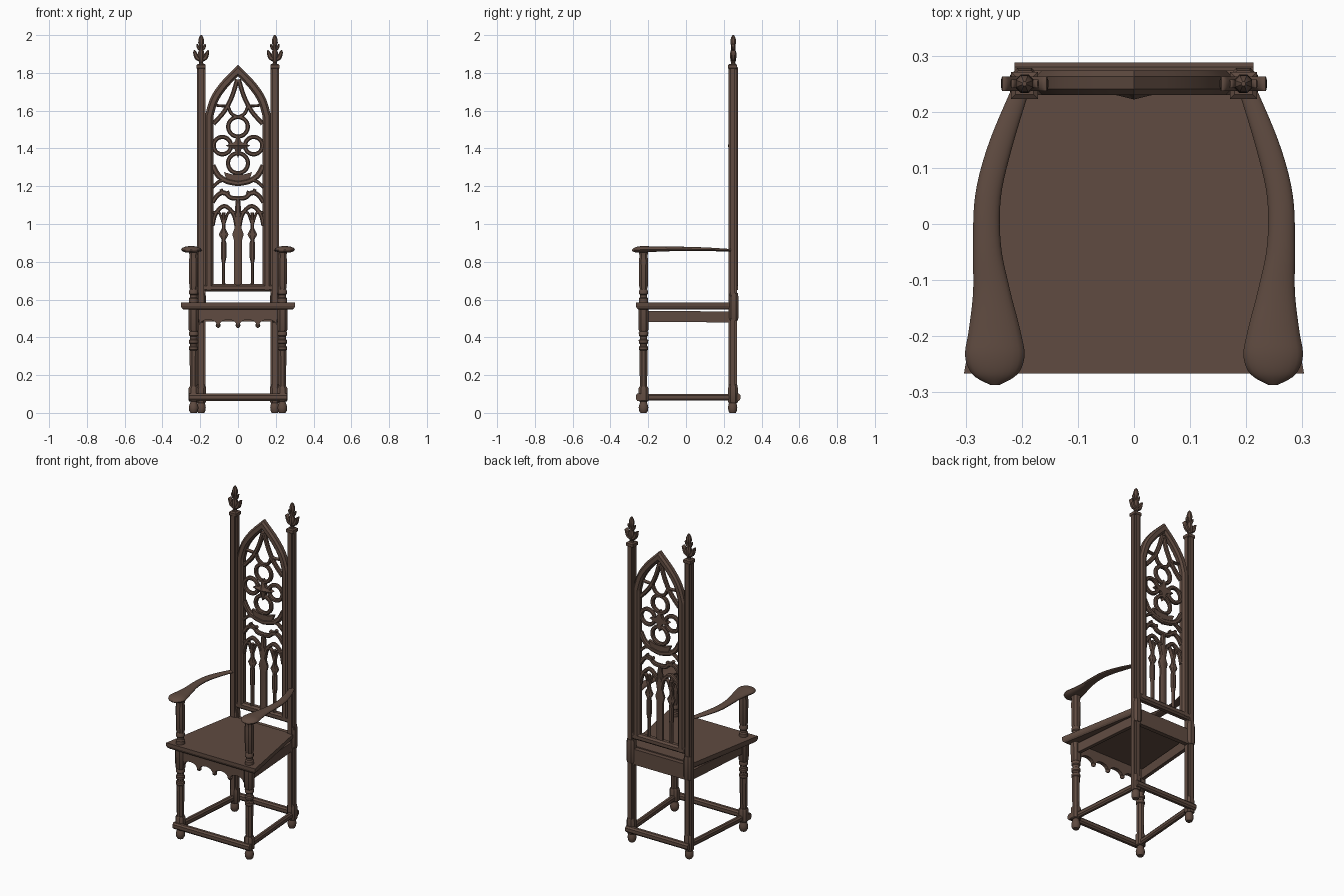
import bpy, bmesh, math
from mathutils import Vector

if "Cube" in bpy.data.objects:
    bpy.data.objects.remove(bpy.data.objects["Cube"])

wood = bpy.data.materials.new("dark_brown_wood")
wood.diffuse_color = (0.115, 0.07, 0.052, 1)
wood.use_nodes = True
wood.node_tree.nodes["Principled BSDF"].inputs["Base Color"].default_value = wood.diffuse_color
Y, Z = Vector((0, 1, 0)), Vector((0, 0, 1))
SQUARE = [(-1, -1), (1, -1), (1, 1), (-1, 1)]
BEVEL = [(-1, -.5), (-.5, -1), (.5, -1), (1, -.5), (1, .5), (.5, 1), (-.5, 1), (-1, .5)]
NOTCHED = [(-1, -.55), (-.6, -.55), (-.6, -1), (.6, -1), (.6, -.55), (1, -.55),
           (1, .55), (.6, .55), (.6, 1), (-.6, 1), (-.6, .55), (-1, .55)]


def ngon(n):
    return [(math.cos(math.tau * (i + .5) / n), math.sin(math.tau * (i + .5) / n)) for i in range(n)]


def finish(name, bm, smooth=True):
    bmesh.ops.recalc_face_normals(bm, faces=bm.faces)
    me = bpy.data.meshes.new(name)
    bm.to_mesh(me)
    bm.free()
    me.materials.append(wood)
    ob = bpy.data.objects.new(name, me)
    bpy.context.collection.objects.link(ob)
    if smooth:
        bpy.ops.object.select_all(action='DESELECT')
        ob.select_set(True)
        bpy.context.view_layer.objects.active = ob
        bpy.ops.object.shade_smooth_by_angle(angle=math.radians(35))
    return ob


def sweep(name, path, section, up, closed=False, smooth=True):
    """Sweep a section along points (x, y, z, half width, half height), mitred at bends."""
    bm = bmesh.new()
    P = [Vector(p[:3]) for p in path]
    n, k, rings = len(P), len(section), []
    for i, p in enumerate(path):
        a = P[i] - P[i - 1] if closed or i else P[1] - P[0]
        b = P[(i + 1) % n] - P[i] if closed or i < n - 1 else a
        a, b = a.normalized(), b.normalized()
        t = (a + b).normalized()
        side = t.cross(up).normalized() / max(.5, t.dot(a))
        rings.append([bm.verts.new(P[i] + side * u * p[3] + up * v * p[4]) for u, v in section])
    for i in range(n if closed else n - 1):
        r, q = rings[i], rings[(i + 1) % n]
        for j in range(k):
            bm.faces.new((r[j], r[(j + 1) % k], q[(j + 1) % k], q[j]))
    if not closed:
        bm.faces.new(rings[0])
        bm.faces.new(rings[-1])
    return finish(name, bm, smooth)


def smooth_path(pts, steps=5):
    """Catmull-Rom curve through points of any dimension."""
    q, out = [pts[0]] + pts + [pts[-1]], []
    for a, b, c, d in zip(q, q[1:], q[2:], q[3:]):
        for s in range(steps):
            t = s / steps
            out.append(tuple(.5 * (2 * f + (g - e) * t + (2 * e - 5 * f + 4 * g - h) * t * t
                                   + (3 * f - e - 3 * g + h) * t ** 3)
                             for e, f, g, h in zip(a, b, c, d)))
    return out + [pts[-1]]


def upright(name, x, y, prof, section):
    return sweep(name, [(x, y, z, w, w) for z, w in prof], section, Y)


def prism(name, outline, y0, y1):
    """Extrude an x-z outline from y0 to y1."""
    bm = bmesh.new()
    f = bm.faces.new([bm.verts.new((x, y0, z)) for x, z in outline])
    r = bmesh.ops.extrude_face_region(bm, geom=[f])
    bmesh.ops.translate(bm, vec=(0, y1 - y0, 0),
                        verts=[v for v in r['geom'] if isinstance(v, bmesh.types.BMVert)])
    return finish(name, bm, False)


def tracery(name, pts, w=.01, h=.012, curve=True, closed=False):
    p = [(x, .25, z, w, h) for x, z in pts]
    return sweep(name, smooth_path(p) if curve else p, BEVEL, Y, closed)


# Seat board, tapering to the back, with a moulded lower edge
bm = bmesh.new()
loops = []
for z, inset in ((.548, .012), (.556, .004), (.566, 0), (.585, 0)):
    loops.append([bm.verts.new(c) for c in ((-.303 + inset, -.266 + inset, z), (.303 - inset, -.266 + inset, z),
                                            (.213 - inset, .235, z), (-.213 + inset, .235, z))])
for a, b in zip(loops, loops[1:]):
    for j in range(4):
        bm.faces.new((a[j], a[(j + 1) % 4], b[(j + 1) % 4], b[j]))
bm.faces.new(loops[0])
bm.faces.new(loops[-1])
finish("seat", bm, False)

# Scalloped front apron with drop pendants
outline = [(-.215, .55), (.215, .55)]
for c in (.1575, .0525, -.0525, -.1575):
    outline += [(c + .046 * math.cos(a), .462 + .032 * math.sin(a))
                for a in (math.pi * i / 10 for i in range(11))]
prism("front_apron", outline, -.238, -.215)
for x in (-.105, 0, .105):
    upright("apron_pendant", x, -.227, [(.475, .009), (.465, .014), (.457, .012), (.45, .004)], ngon(10))
prism("back_apron", [(-.19, .485), (.19, .485), (.19, .58), (-.19, .58)], .238, .265)

# Front and back stretchers
for nm, y, x in (("front_stretcher", -.25, .26), ("back_stretcher", .272, .213)):
    sweep(nm, [(-x, y, .083, .016, .019), (x, y, .083, .016, .019)], BEVEL, Z)

# Parts repeated on both sides
for s in (-1, 1):
    fx, bx = s * .235, s * .195
    sweep("side_stretcher", [(fx, -.25, .083, .014, .018), (bx, .27, .083, .014, .018)], BEVEL, Z)
    sweep("side_apron", [(s * .233, -.215, .511, .011, .029), (s * .195, .24, .508, .011, .029)], SQUARE, Z)

    # Front leg: bun foot, block, shaft, turned rings and top block
    upright("front_foot", fx, -.225, [(0, .017), (.012, .024), (.03, .026), (.045, .022), (.055, .018), (.065, .018)], ngon(16))
    upright("front_leg_base", fx, -.225, [(.06, .022), (.065, .026), (.13, .026), (.14, .021)], BEVEL)
    upright("front_leg_shaft", fx, -.225, [(.13, .019), (.15, .021), (.33, .023)], ngon(8))
    upright("front_leg_rings", fx, -.225, [(.33, .02), (.335, .025), (.35, .025), (.355, .02), (.365, .02), (.37, .025),
                                           (.385, .026), (.39, .02), (.405, .02), (.41, .025), (.425, .026), (.432, .022)], ngon(16))
    upright("front_leg_top", fx, -.225, [(.43, .021), (.44, .026), (.55, .027)], BEVEL)

    # Arm support
    upright("arm_support_base", fx, -.225, [(.58, .026), (.605, .026), (.612, .02), (.625, .02), (.63, .025),
                                            (.645, .025), (.66, .018)], ngon(12))
    upright("arm_support", fx, -.225, [(.65, .018), (.67, .023), (.81, .024), (.83, .021), (.86, .027)], BEVEL)

    # Curved arm ending in a broad round hand rest
    arm = [(.2, .245, .86, .015, .007), (.238, .14, .864, .021, .010), (.26, .05, .866, .023, .012),
           (.262, -.04, .867, .025, .013), (.254, -.12, .866, .033, .014), (.249, -.19, .865, .046, .017),
           (.248, -.235, .864, .053, .019), (.248, -.268, .862, .04, .015), (.248, -.287, .86, .008, .004)]
    dome = [(math.cos(math.pi * i / 10), math.sin(math.pi * i / 10)) for i in range(11)] + [(-.85, -.5), (-.5, -.8), (.5, -.8), (.85, -.5)]
    sweep("arm", smooth_path([(s * p[0],) + p[1:] for p in arm]), dome, Z)

    # Back post with foot, blocks and cap
    upright("back_foot", bx, .247, [(0, .017), (.012, .023), (.03, .025), (.045, .022), (.06, .018)], ngon(16))
    upright("back_leg_block", bx, .249, [(.052, .022), (.06, .026), (.13, .026), (.15, .022)], BEVEL)
    upright("back_post", bx, .247, [(.06, .023), (1.83, .023)], NOTCHED)
    upright("back_seat_block", bx, .252, [(.49, .022), (.505, .026), (.61, .026), (.635, .022)], BEVEL)
    upright("post_cap", bx, .247, [(1.82, .02), (1.825, .024), (1.842, .024), (1.848, .016)], SQUARE)

    # Leafy finial: turned core with curled leaves to each side
    upright("finial_core", bx, .25, [(1.84, .016), (1.855, .011), (1.865, .016), (1.885, .018), (1.905, .018), (1.925, .012),
                                     (1.945, .012), (1.96, .017), (1.975, .016), (1.99, .011), (2.0, .004)], ngon(8))
    for t in (-1, 1):
        for z, r in ((1.868, 1), (1.922, .6)):
            leaf = [(0, 0, .008), (.02, .01, .012), (.03, .03, .011), (.036, .046, .007), (.04, .05, .002)]
            sweep("finial_leaf", smooth_path([(bx + t * r * a, .25, z + r * b, r * c, .013 * r)
                                              for a, b, c in leaf], 3), BEVEL, Y)

    # Side tracery: upper curves, web arcs, winged bars and lancet heads
    def side(name, pts, **kw):
        tracery(name, [(s * x, z) for x, z in pts], **kw)
    side("upper_tracery", [(.004, 1.765), (.03, 1.68), (.07, 1.60), (.13, 1.53)], w=.012)
    side("upper_branch", [(.13, 1.63), (.085, 1.625), (.055, 1.625)], w=.007)
    side("inner_branch", [(.055, 1.63), (.035, 1.585), (0, 1.565)], w=.009)
    side("web_arc", [(.135, 1.31), (.105, 1.258), (.06, 1.228), (0, 1.215)], w=.015)
    side("wing_upper", [(.135, 1.195), (.1, 1.225), (.075, 1.232)], w=.009)
    side("wing_bar", [(.135, 1.115), (.105, 1.155), (.07, 1.165), (.04, 1.14), (0, 1.135)], w=.012)
    side("wing_tip", [(.09, 1.185), (.075, 1.16), (.045, 1.17)], w=.009)
    side("lancet_head", [(.135, .99), (.118, 1.055), (.072, 1.095), (.025, 1.055), (.008, .99)], w=.011)
    side("wide_arch", [(.135, 1.06), (.1, 1.06), (.078, 1.0)], w=.007)
    side("narrow_arch", [(.01, 1.06), (.05, 1.06), (.074, 1.0)], w=.007)
    # Slender mullion with diamond bosses
    mull = [(.67, .012), (.69, .008), (.79, .008), (.82, .014), (.9, .014), (.915, .01), (.945, .026), (.975, .01), (1.06, .009)]
    sweep("side_mullion", [(s * .076, .25, z, w, .012) for z, w in mull], BEVEL, Y)

# Wide centre mullion
mull = [(.67, .021), (.91, .02), (.945, .03), (.98, .018), (1.08, .016), (1.14, .01)]
sweep("centre_mullion", [(0, .25, z, w, .013) for z, w in mull], BEVEL, Y)

# Pointed back frame and its bottom rail
half = [(.153, .65), (.153, 1.56)] + smooth_path([(.153, 1.57), (.125, 1.66), (.072, 1.738), (0, 1.812)])
frame = [(x, .252, z, .022, .022) for x, z in half] + [(-x, .252, z, .022, .022) for x, z in half[-2::-1]]
sweep("back_frame", frame, BEVEL, Y)
sweep("back_bottom_rail", [(-.178, .252, .662, .02, .022), (.178, .252, .662, .02, .022)], BEVEL, Y)

# Rosette: four rings, lower web plate and a pointed flower boss
for x, z, r in ((0, 1.515, .052), (0, 1.322, .053), (.083, 1.415, .046), (-.083, 1.415, .046)):
    tracery("rosette_ring", [(x + r * u, z + r * v) for u, v in ngon(24)], w=.011, curve=False, closed=True)
prism("web_plate", [(-.075, 1.275), (-.06, 1.235), (0, 1.2), (.06, 1.235), (.075, 1.275), (.03, 1.262), (-.03, 1.262)], .241, .259)

bm = bmesh.new()
star = [((.066 if i % 2 == 0 else .026) * math.cos(i * math.pi / 4),
         (.066 if i % 2 == 0 else .026) * math.sin(i * math.pi / 4)) for i in range(8)]
rim = [[bm.verts.new((x, y, 1.415 + z)) for x, z in star] for y in (.238, .262)]
tip = bm.verts.new((0, .222, 1.415))
for j in range(8):
    k = (j + 1) % 8
    bm.faces.new((rim[0][j], rim[0][k], tip))
    bm.faces.new((rim[0][j], rim[0][k], rim[1][k], rim[1][j]))
bm.faces.new(rim[1])
finish("flower_boss", bm, False)
